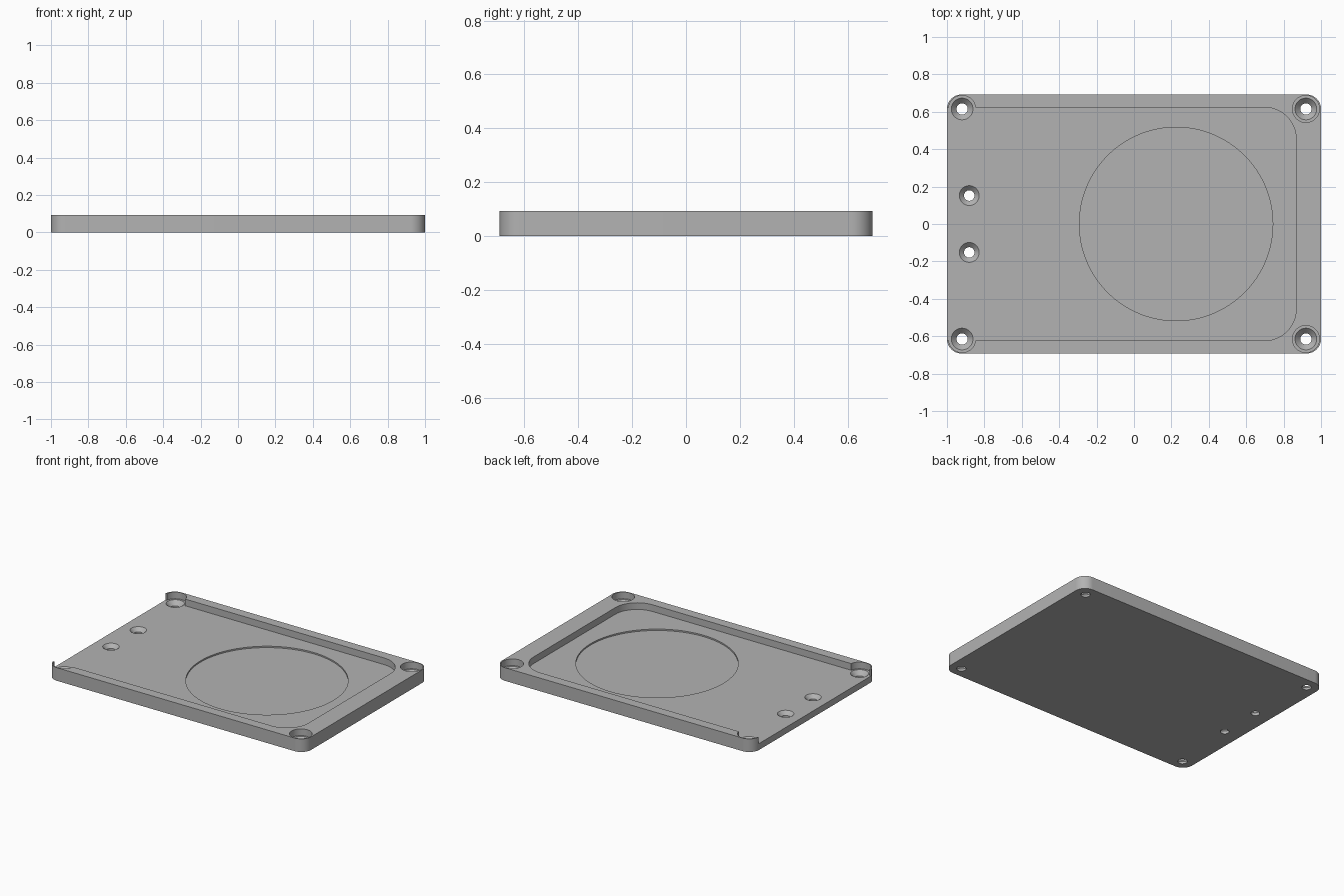
import bpy
import bmesh
from math import cos, sin, pi

if "Cube" in bpy.data.objects:
    bpy.data.objects.remove(bpy.data.objects["Cube"])

HALF_X, HALF_Y, HEIGHT = 1.0, 0.692, 0.092
FLOOR = 0.045          # height of the pocket floor
OVER = 0.2             # how far cutters reach past the plate


def stack(name, rings):
    """Closed solid skinned through rings of equal point count."""
    bm = bmesh.new()
    loops = [[bm.verts.new(p) for p in ring] for ring in rings]
    n = len(loops[0])
    for low, high in zip(loops, loops[1:]):
        for i in range(n):
            j = (i + 1) % n
            bm.faces.new((low[i], low[j], high[j], high[i]))
    bm.faces.new(loops[0][::-1])
    bm.faces.new(loops[-1])
    bmesh.ops.recalc_face_normals(bm, faces=bm.faces)
    mesh = bpy.data.meshes.new(name)
    bm.to_mesh(mesh)
    bm.free()
    obj = bpy.data.objects.new(name, mesh)
    bpy.context.collection.objects.link(obj)
    return obj


def rounded_box(name, x0, x1, y, radius, z0, z1, steps=16):
    """Upright prism with a rounded rectangle outline."""
    corners = [(x1, 1, 1), (x0, -1, 1), (x0, -1, -1), (x1, 1, -1)]
    outline = []
    for q, (x, sx, sy) in enumerate(corners):
        for k in range(steps + 1):
            a = (q + k / steps) * pi / 2
            outline.append((x - sx * radius + radius * cos(a),
                            sy * (y - radius) + radius * sin(a)))
    return stack(name, [[(px, py, z) for px, py in outline] for z in (z0, z1)])


def lathe(name, x, y, profile, sides=48):
    """Turned solid from (radius, z) pairs."""
    return stack(name, [[(x + r * cos(2 * pi * i / sides),
                          y + r * sin(2 * pi * i / sides), z)
                         for i in range(sides)] for r, z in profile])


def cut(body, cutter):
    cutter.hide_render = True
    mod = body.modifiers.new("cut", "BOOLEAN")
    mod.operation = "DIFFERENCE"
    mod.solver = "EXACT"
    mod.object = cutter
    bpy.context.view_layer.objects.active = body
    bpy.ops.object.modifier_apply(modifier=mod.name)
    bpy.data.objects.remove(cutter)


# Plate with rounded corners
plate = rounded_box("cover_plate", -HALF_X, HALF_X, HALF_Y, 0.077, 0, HEIGHT)

# Pocket, open at the -x end
cut(plate, rounded_box("pocket_cutter", -HALF_X - 2 * OVER, 0.867, 0.624, 0.17,
                       FLOOR, HEIGHT + OVER))

# Shallow round recess in the pocket floor
cut(plate, lathe("recess_cutter", 0.225, 0,
                 [(0.517, FLOOR - 0.01), (0.517, HEIGHT + OVER)], 128))

# Counterbored and countersunk corner screw holes
for sx in (-1, 1):
    for sy in (-1, 1):
        cut(plate, lathe("corner_hole_cutter", sx * 0.919, sy * 0.615,
                         [(0.03, -OVER), (0.03, 0.015), (0.058, FLOOR),
                          (0.072, FLOOR), (0.072, HEIGHT + OVER)]))

# Countersunk holes near the open end
for sy in (-1, 1):
    cut(plate, lathe("end_hole_cutter", -0.881, sy * 0.152,
                     [(0.028, -OVER), (0.028, 0.02), (0.053, FLOOR),
                      (0.053, HEIGHT + OVER)]))

# Single grey finish
grey = bpy.data.materials.new("plain grey")
grey.use_nodes = True
colour = (0.45, 0.45, 0.45, 1)
grey.diffuse_color = colour
grey.node_tree.nodes["Principled BSDF"].inputs["Base Color"].default_value = colour
plate.data.materials.clear()
plate.data.materials.append(grey)

bpy.ops.object.select_all(action="DESELECT")
plate.select_set(True)
bpy.context.view_layer.objects.active = plate
bpy.ops.object.shade_smooth_by_angle(angle=pi / 6)
